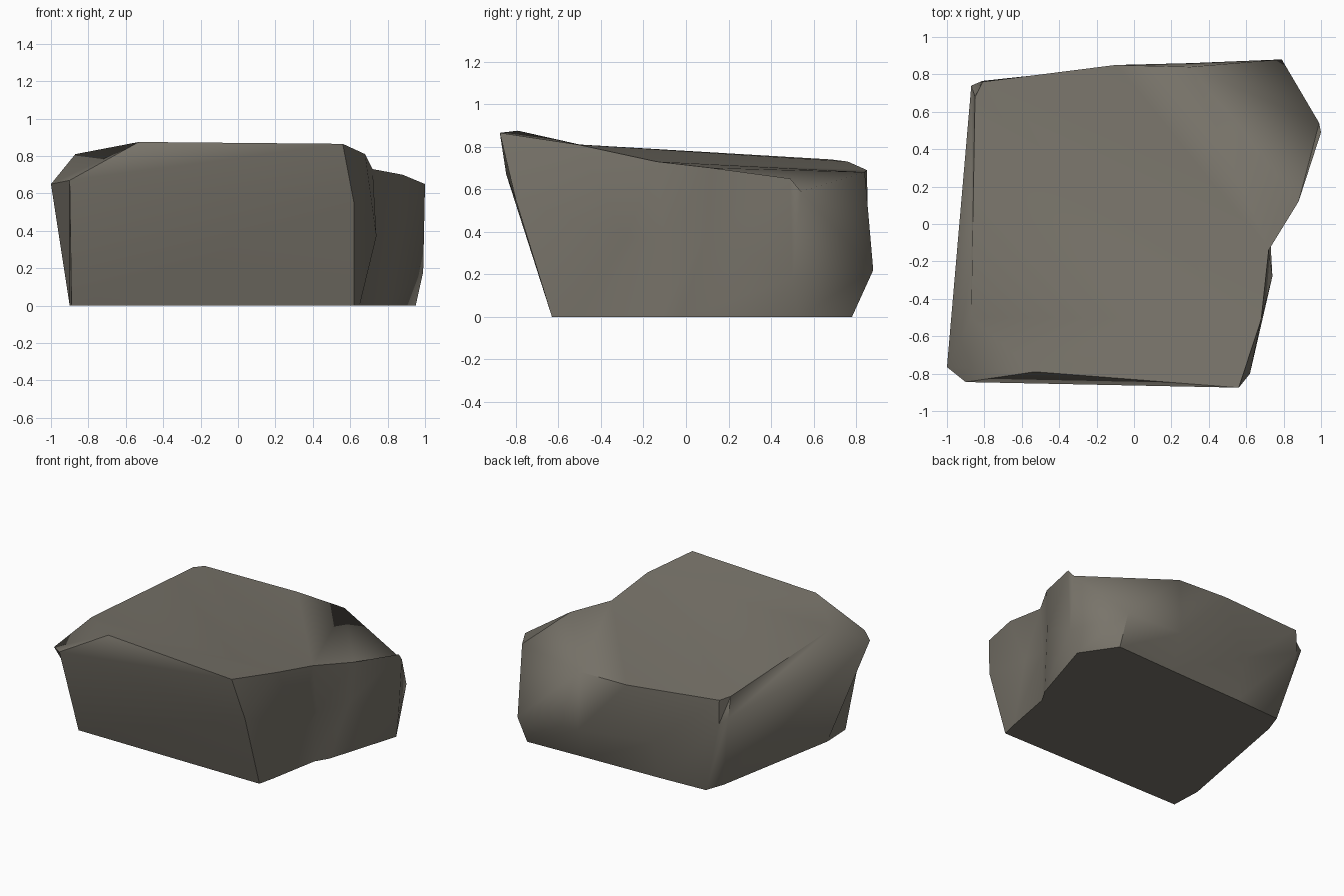
import bpy, bmesh, math

if "Cube" in bpy.data.objects:
    bpy.data.objects.remove(bpy.data.objects["Cube"])

# Boulder outline in 12 columns, counter-clockwise from the front left corner
base = [(-.90, -.40, 0), (-.89, -.63, 0), (.62, -.63, 0), (.65, -.50, 0),
        (.72, -.12, 0), (.78, -.02, 0), (.95, .53, 0), (.78, .78, 0),
        (.30, .76, 0), (-.30, .74, 0), (-.67, .72, 0), (-.72, .58, 0)]
belly = [(-1.0, -.765, .65), (-.90, -.845, .67), (.62, -.80, .55), (.74, -.28, .37),
         (.73, -.10, .37), (.86, .10, .40), (.99, .50, .18), (.79, .88, .22),
         (.30, .86, .25), (-.30, .82, .30), (-.81, .765, .55), (-.87, .74, .60)]
rim = [(-.87, -.50, .81), (-.53, -.79, .875), (.56, -.875, .865), (.68, -.51, .81),
       (.72, -.14, .73), (.88, .12, .70), (1.0, .49, .65), (.99, .54, .59),
       (.30, .84, .68), (-.10, .85, .69), (-.81, .76, .73), (-.85, .68, .74)]

stone = bpy.data.materials.new("warm grey stone")
stone.diffuse_color = (.19, .175, .145, 1)
stone.use_nodes = True
stone.node_tree.nodes["Principled BSDF"].inputs["Base Color"].default_value = stone.diffuse_color

bm = bmesh.new()
rings = [[bm.verts.new(p) for p in ring] for ring in (base, belly, rim)]
n = len(base)

# Sides: two bands of split facets
for low, high in zip(rings, rings[1:]):
    for i in range(n):
        j = (i + 1) % n
        bm.faces.new((low[i], low[j], high[j]))
        bm.faces.new((low[i], high[j], high[i]))

# Sloping top in two planes meeting at a diagonal crease, and flat underside
top = rings[2]
caps = [bm.faces.new([top[i] for i in (11, 0, 1, 2, 3, 10)]),
        bm.faces.new([top[i] for i in range(3, 11)]),
        bm.faces.new(rings[0][::-1])]
bmesh.ops.triangulate(bm, faces=caps)
bmesh.ops.recalc_face_normals(bm, faces=bm.faces[:])

mesh = bpy.data.meshes.new("boulder")
bm.to_mesh(mesh)
bm.free()
mesh.materials.append(stone)
boulder = bpy.data.objects.new("boulder", mesh)
bpy.context.collection.objects.link(boulder)
bpy.context.view_layer.objects.active = boulder
boulder.select_set(True)
bpy.ops.object.shade_smooth_by_angle(angle=math.radians(48))
